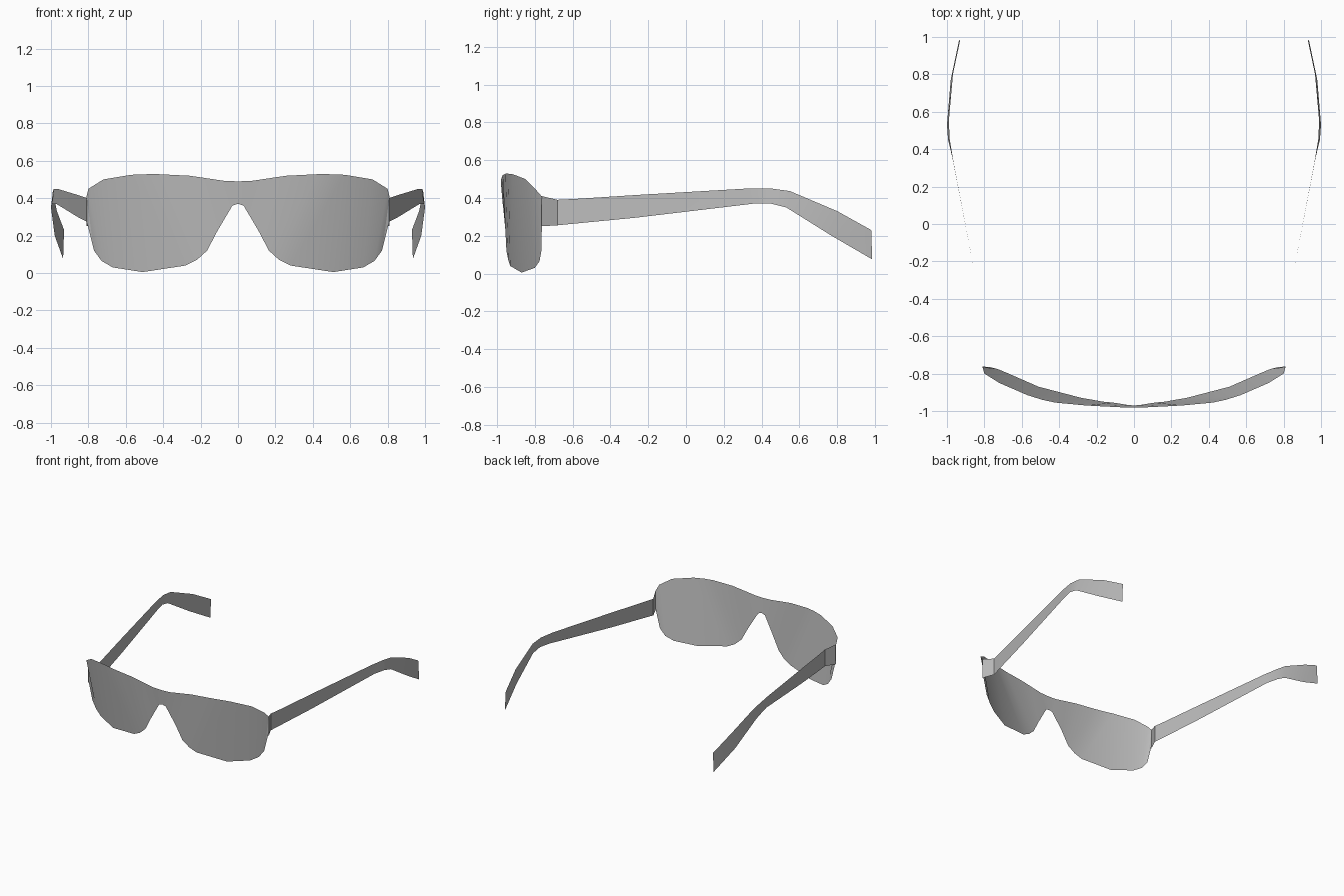
import bpy
import bmesh

cube = bpy.data.objects.get("Cube")
if cube:
    bpy.data.objects.remove(cube, do_unlink=True)

grey = bpy.data.materials.new("plain grey")
grey.use_nodes = True
colour = (0.5, 0.5, 0.5, 1)
grey.diffuse_color = colour
grey.node_tree.nodes["Principled BSDF"].inputs["Base Color"].default_value = colour


def mirrored_strip(name, upper, lower, angle):
    """Sheet between an upper and a lower edge, mirrored across x = 0."""
    bm = bmesh.new()
    rows = [[bm.verts.new(p) for p in edge] for edge in (upper, lower)]
    for i in range(len(upper) - 1):
        bm.faces.new((rows[1][i], rows[1][i + 1], rows[0][i + 1], rows[0][i]))
    mesh = bpy.data.meshes.new(name)
    bm.to_mesh(mesh)
    bm.free()
    mesh.materials.append(grey)
    obj = bpy.data.objects.new(name, mesh)
    bpy.context.collection.objects.link(obj)
    mirror = obj.modifiers.new("Mirror", "MIRROR")
    mirror.merge_threshold = 0.0005
    bpy.ops.object.select_all(action="DESELECT")
    obj.select_set(True)
    bpy.context.view_layer.objects.active = obj
    bpy.ops.object.shade_smooth_by_angle(angle=angle)
    return obj


# Wraparound lens: brow edge and lower edge, from the bridge to the hinge
brow = [(0, -.98, .49), (.07, -.98, .492), (.17, -.975, .507), (.26, -.97, .52),
        (.42, -.955, .528), (.49, -.94, .528), (.57, -.915, .525),
        (.72, -.85, .5), (.8, -.80, .45), (.81, -.765, .41)]
rim = [(0, -.97, .37), (.03, -.968, .36), (.11, -.955, .225), (.165, -.95, .12),
       (.22, -.94, .07), (.28, -.93, .04), (.51, -.87, .005),
       (.67, -.80, .03), (.73, -.775, .065), (.77, -.765, .12)]
brow.append((.81, -.762, .4))
rim.append((.81, -.762, .28))
mirrored_strip("lens", brow, rim, 0.6)

# Temples: folded hinge tab, long arm, drooping ear tip
arm_top = [(.81, -.765, .41), (.77, -.68, .39), (.79, -.58, .395), (.85, -.27, .415),
           (.965, .33, .45), (.985, .45, .45), (.99, .55, .436),
           (.968, .8, .33), (.93, .98, .23)]
arm_bottom = [(.81, -.765, .25), (.77, -.68, .255), (.79, -.58, .265), (.85, -.27, .295),
              (.972, .36, .37), (.994, .45, .37), (1, .53, .35),
              (.98, .77, .2), (.935, .985, .075)]
mirrored_strip("temples", arm_top, arm_bottom, 0.5)
